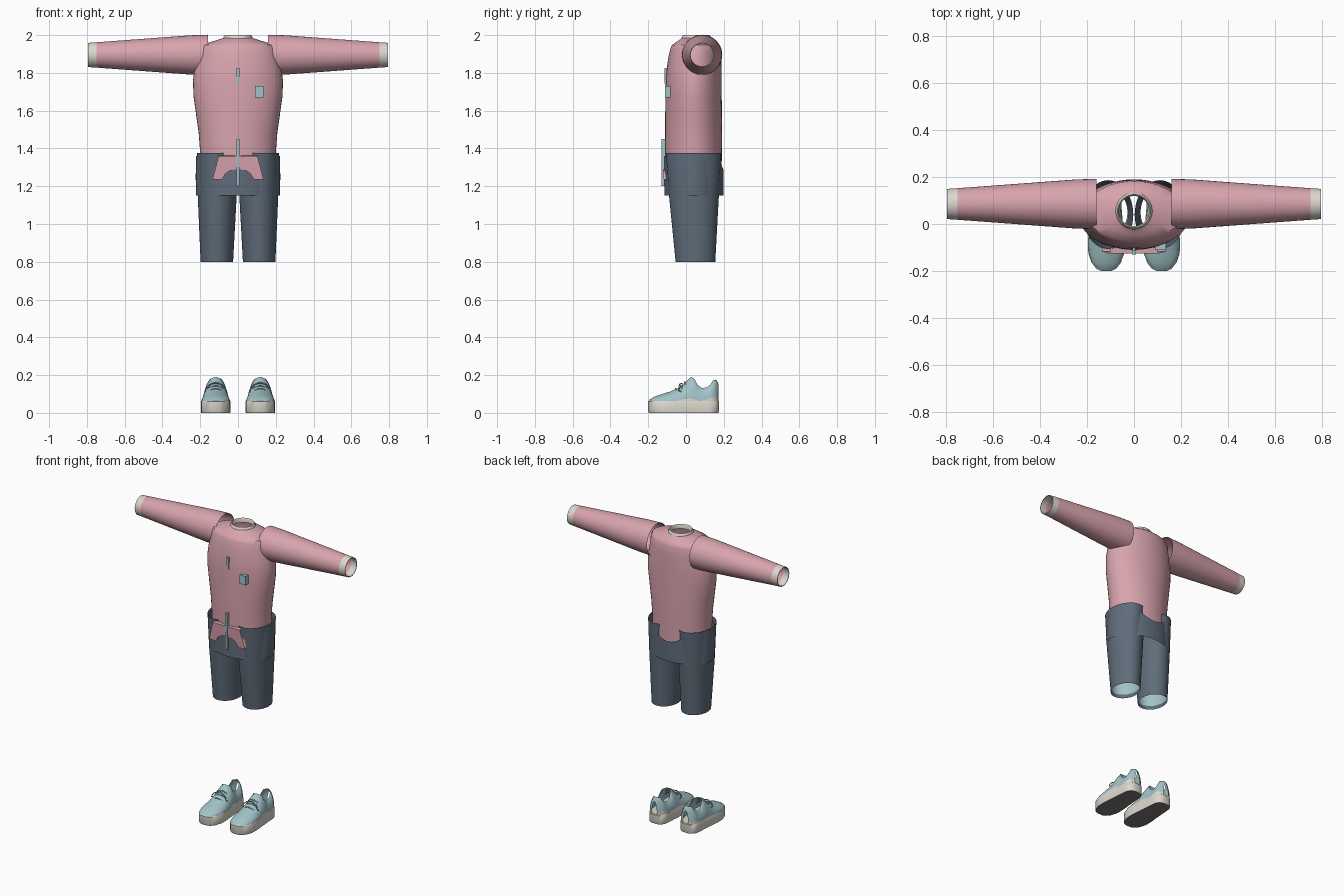
import bpy, math

if "Cube" in bpy.data.objects:
    bpy.data.objects.remove(bpy.data.objects["Cube"])

def material(name, rgb):
    m = bpy.data.materials.new(name)
    m.diffuse_color = (*rgb, 1)
    m.use_nodes = True
    m.node_tree.nodes["Principled BSDF"].inputs["Base Color"].default_value = m.diffuse_color
    return m

PINK = material("rose fabric", (0.69, 0.37, 0.42))
SLATE = material("slate denim", (0.115, 0.15, 0.195))
TEAL = material("pale teal", (0.36, 0.55, 0.58))
CREAM = material("cream", (0.71, 0.68, 0.61))
GREY = material("outsole grey", (0.2, 0.19, 0.18))

def make(name, verts, faces, mats, angle=40):
    me = bpy.data.meshes.new(name)
    me.from_pydata(verts, [], faces)
    for m in mats:
        me.materials.append(m)
    ob = bpy.data.objects.new(name, me)
    bpy.context.collection.objects.link(ob)
    bpy.ops.object.select_all(action='DESELECT')
    ob.select_set(True)
    bpy.context.view_layer.objects.active = ob
    bpy.ops.object.mode_set(mode='EDIT')
    bpy.ops.mesh.select_all(action='SELECT')
    bpy.ops.mesh.remove_doubles(threshold=0.0001)
    bpy.ops.mesh.normals_make_consistent(inside=False)
    bpy.ops.object.mode_set(mode='OBJECT')
    bpy.ops.object.shade_smooth_by_angle(angle=math.radians(angle))
    return ob

def grid_faces(rows, cols, closed=True):
    n = cols if closed else cols - 1
    return [(r * cols + c, r * cols + (c + 1) % cols,
             (r + 1) * cols + (c + 1) % cols, (r + 1) * cols + c)
            for r in range(rows - 1) for c in range(n)]

def tube(name, rings, mats, n=48, rim=None):
    """Open loft of ellipses: (z, centre x, centre y, half width, half depth)."""
    verts = []
    for i, (z, cx, cy, a, b) in enumerate(rings):
        for k in range(n):
            t = 2 * math.pi * k / n
            dz = rim(t) if rim and i == len(rings) - 1 else 0
            verts.append((cx + a * math.cos(t), cy + b * math.sin(t), z + dz))
    return make(name, verts, grid_faces(len(rings), n), mats)

def box(name, x, y, z, mat):
    verts = [(a, b, c) for a in x for b in y for c in z]
    faces = [(0, 1, 3, 2), (4, 6, 7, 5), (0, 4, 5, 1), (2, 3, 7, 6), (0, 2, 6, 4), (1, 5, 7, 3)]
    return make(name, verts, faces, [mat])

# Jacket body
tube("jacket_body", [(1.22, 0, .04, .196, .148), (1.40, 0, .04, .202, .150),
                     (1.48, 0, .04, .208, .150), (1.58, 0, .04, .222, .150),
                     (1.68, 0, .04, .236, .149), (1.76, 0, .041, .238, .148),
                     (1.82, 0, .043, .230, .145), (1.88, 0, .046, .216, .140),
                     (1.93, 0, .05, .210, .132), (1.947, 0, .05, .200, .125),
                     (1.968, 0, .053, .130, .098), (1.985, 0, .055, .075, .075)], [PINK])
# Collar: outer wall, rounded top and inner wall
tube("collar", [(1.972, 0, .055, .080, .080), (1.99, 0, .055, .077, .077),
                (2.0, 0, .055, .070, .070), (1.99, 0, .055, .064, .064),
                (1.97, 0, .055, .064, .064)], [CREAM])

# Sleeves with cuffs
N = 40
stations = [(.16, .107), (.25, .104), (.50, .0855), (.75, .067), (.795, .064), (.795, .060), (.75, .062)]
for side, label in ((1, "left"), (-1, "right")):
    verts = [(side * x, .085 + r * math.cos(2 * math.pi * k / N), 1.895 + r * math.sin(2 * math.pi * k / N))
             for x, r in stations for k in range(N)]
    sleeve = make("sleeve_" + label, verts, grid_faces(len(stations), N), [PINK, CREAM])
    for p in sleeve.data.polygons:
        p.material_index = int(abs(p.center.x) > .751 and p.center.length > 0
                               and math.hypot(p.center.y - .085, p.center.z - 1.895) > .0605)

# Trousers: two legs, a pale lining inside each hem, and a hip band dipping at the back
for side, label in ((1, "left"), (-1, "right")):
    tube("trouser_leg_" + label, [(.80, side * .112, .05, .086, .105), (1.15, side * .110, .042, .103, .132),
                                  (1.375, side * .110, .040, .107, .146)], [SLATE])
    tube("hem_lining_" + label, [(.825, side * .112, .05, .084, .103),
                                 (.95, side * .111, .047, .089, .112)], [TEAL])
tube("hip_band", [(1.15, 0, .042, .222, .157), (1.25, 0, .042, .224, .157), (1.36, 0, .042, .222, .157)],
     [SLATE], rim=lambda t: -.075 * max(0, math.sin(t)) ** 6)

# Jacket front hem: a tilted panel with an arched cut-out
def hem_y(z):
    return -.118 - (z - 1.24) / .12 * .008
M = 24
verts = []
for i in range(M + 1):
    u = 2 * i / M - 1
    xb = .135 * u
    zb = 1.235 + (.055 * math.sqrt(max(0, 1 - (xb / .08) ** 2)) if abs(xb) < .08 else 0)
    xt = .103 * u
    verts += [(xt, -.10, 1.362), (xt, hem_y(1.36), 1.36), (xb, hem_y(zb), zb), (xb, -.10, zb)]
make("jacket_hem", verts, grid_faces(M + 1, 4), [PINK], 30)

# Zip pieces and chest pocket
box("zip_lower", (-.008, .008), (-.130, -.108), (1.20, 1.45), TEAL)
box("zip_upper", (-.007, .007), (-.113, -.100), (1.745, 1.825), TEAL)
box("chest_pocket", (.09, .135), (-.110, -.082), (1.67, 1.73), TEAL)

# Shoes: stations of (y, half width, top height, half opening)
SHOE = [(-.200, .022, .066, 0), (-.190, .042, .074, 0), (-.165, .062, .088, 0), (-.125, .076, .101, 0),
        (-.08, .078, .115, 0), (-.04, .075, .133, 0), (-.01, .072, .158, 0), (.015, .070, .180, 0),
        (.03, .069, .190, 0), (.045, .067, .180, .034), (.06, .066, .150, .038), (.085, .065, .132, .040),
        (.11, .063, .134, .038), (.13, .061, .148, .035), (.145, .057, .172, .028), (.160, .047, .176, 0),
        (.170, .034, .165, 0), (.175, .020, .150, 0)]
A = 12
SOLE = .06

def shoe_upper(name, cx):
    verts, faces = [], []
    for s in (1, -1):
        base = len(verts)
        for y, w, h, o in SHOE:
            top = math.acos(o / w)
            for k in range(A + 1):
                t = top * k / A
                verts.append((cx + s * w * max(0, math.cos(t)) ** 1.15 * .97, y * .985,
                              SOLE + (h - SOLE) * math.sin(t) / math.sin(top)))
        faces += [tuple(base + i for i in f) for f in grid_faces(len(SHOE), A + 1, False)]
    ob = make(name, verts, faces, [TEAL, CREAM], 60)
    # Cream trim creeping up from the sole
    for p in ob.data.polygons:
        y = p.center.y
        line = SOLE + (.012 + .010 * math.sin(45 * y + 1) if y > -.10 else 0)
        p.material_index = int(p.center.z < line)

def shoe_sole(name, cx):
    outline = [(w, y) for y, w, *_ in SHOE] + [(-w, y) for y, w, *_ in reversed(SHOE)]
    n = len(outline)
    verts = [(cx + x * g, y * g, z) for z, g in ((0, .98), (.008, 1), (SOLE, 1), (SOLE + .004, .975))
             for x, y in outline]
    faces = grid_faces(4, n) + [tuple(range(n)), tuple(range(3 * n, 4 * n))]
    ob = make(name, verts, faces, [CREAM, GREY], 40)
    for p in ob.data.polygons:
        p.material_index = int(p.center.z < .002)

def cord(name, pts, r=.0035):
    cu = bpy.data.curves.new(name, 'CURVE')
    cu.dimensions = '3D'
    cu.bevel_depth = r
    cu.bevel_resolution = 1
    cu.resolution_u = 4
    sp = cu.splines.new('BEZIER')
    sp.bezier_points.add(len(pts) - 1)
    for b, p in zip(sp.bezier_points, pts):
        b.co = p
        b.handle_left_type = b.handle_right_type = 'AUTO'
    cu.materials.append(TEAL)
    bpy.context.collection.objects.link(bpy.data.objects.new(name, cu))

for side, label in ((1, "left"), (-1, "right")):
    cx = side * .118
    shoe_upper("shoe_upper_" + label, cx)
    shoe_sole("shoe_sole_" + label, cx)
    # Laces across the instep and the loose bow ends
    for i, (y, z) in enumerate(((-.055, .129), (-.03, .144), (-.008, .162))):
        cord(f"lace_{label}_{i}", [(cx - .036, y + .006, z - .014), (cx, y, z), (cx + .036, y + .006, z - .014)])
    for s in (1, -1):
        cord(f"bow_{label}_{s}", [(cx, -.02, .156), (cx + s * .035, -.035, .148),
                                  (cx + s * .056, -.028, .112), (cx + s * .03, -.02, .145)], .003)
